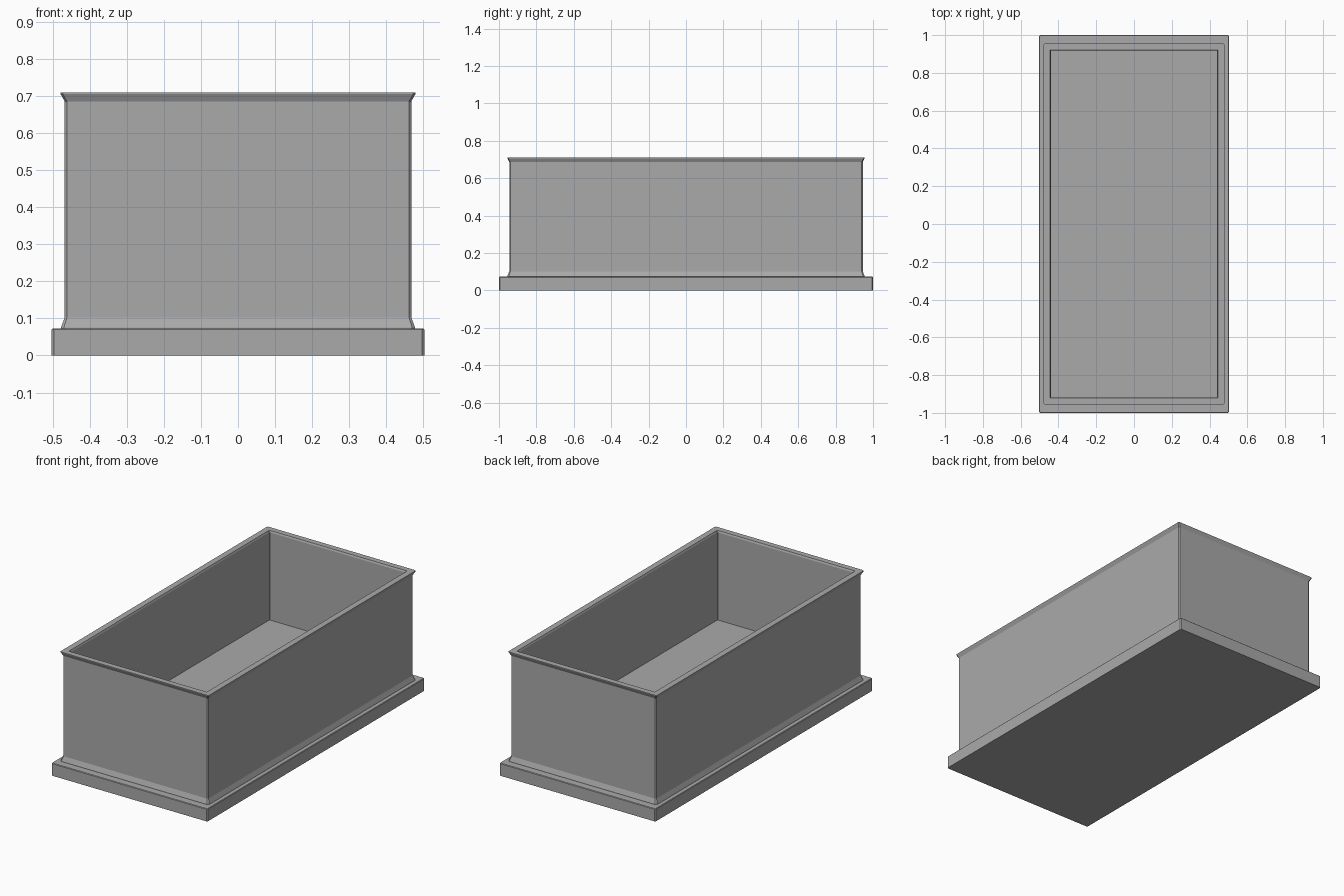
import bpy
import bmesh

cube = bpy.data.objects.get("Cube")
if cube:
    bpy.data.objects.remove(cube, do_unlink=True)

# Plain grey used everywhere
GREY = (0.4, 0.4, 0.4, 1.0)
grey = bpy.data.materials.new("plain_grey")
grey.use_nodes = True
grey.diffuse_color = GREY
grey.node_tree.nodes["Principled BSDF"].inputs["Base Color"].default_value = GREY


def ring(bm, half_x, half_y, z, cut):
    """Rectangle with chamfered corners, counter-clockwise from above."""
    points = []
    for sx, sy in ((1, 1), (-1, 1), (-1, -1), (1, -1)):
        pair = [(sx * half_x, sy * (half_y - cut), z),
                (sx * (half_x - cut), sy * half_y, z)]
        points += pair if sx == sy else pair[::-1]
    return [bm.verts.new(p) for p in points]


def loft(name, sections):
    """Skin a stack of chamfered rectangles and cap both ends."""
    bm = bmesh.new()
    rings = [ring(bm, *s) for s in sections]
    for low, high in zip(rings, rings[1:]):
        for i in range(len(low)):
            j = (i + 1) % len(low)
            bm.faces.new((low[i], low[j], high[j], high[i]))
    bm.faces.new(rings[0][::-1])
    bm.faces.new(rings[-1])
    bmesh.ops.recalc_face_normals(bm, faces=bm.faces)
    mesh = bpy.data.meshes.new(name)
    bm.to_mesh(mesh)
    bm.free()
    mesh.materials.append(grey)
    obj = bpy.data.objects.new(name, mesh)
    bpy.context.collection.objects.link(obj)
    return obj


# Plinth slab under the box
loft("base_slab", [
    (0.503, 1.0, 0.0, 0.006),
    (0.503, 1.0, 0.07, 0.006),
    (0.5, 0.997, 0.073, 0.006),
])

# Open box: flared foot, wall, flared rim, inner wall and floor
loft("box_body", [
    (0.478, 0.955, 0.07, 0.008),
    (0.478, 0.955, 0.076, 0.008),
    (0.468, 0.945, 0.102, 0.006),
    (0.468, 0.945, 0.686, 0.006),
    (0.479, 0.955, 0.706, 0.006),
    (0.479, 0.955, 0.71, 0.006),
    (0.444, 0.922, 0.71, 0.002),
    (0.44, 0.918, 0.70, 0.002),
    (0.44, 0.918, 0.19, 0.002),
])
